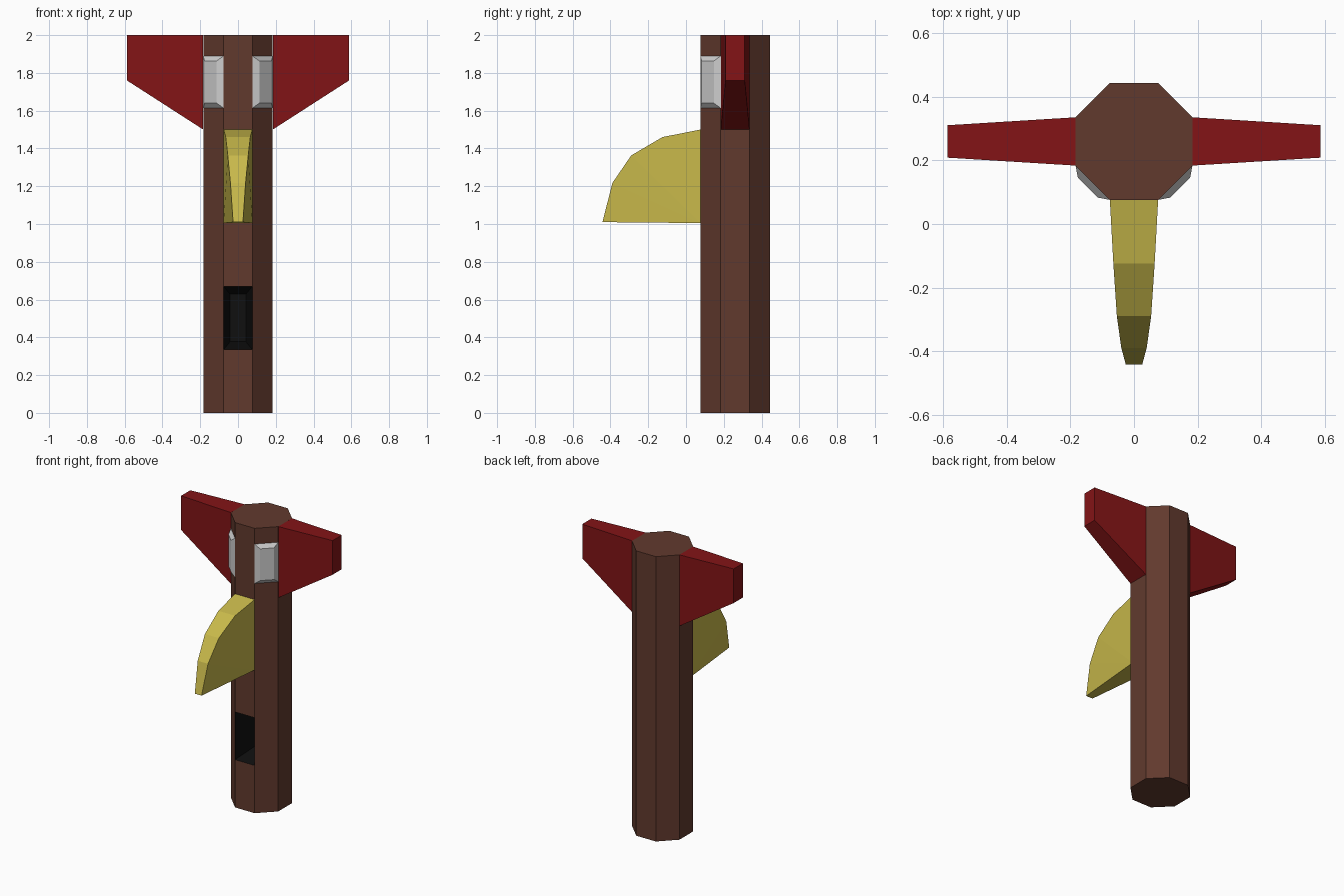
import bpy, bmesh
from math import radians, cos, sin, hypot
from mathutils import Vector

if "Cube" in bpy.data.objects:
    bpy.data.objects.remove(bpy.data.objects["Cube"])

CY, A, S = 0.26, 0.184, 0.076   # post centre, half width, half side


def material(name, rgb):
    m = bpy.data.materials.new(name)
    m.diffuse_color = (*rgb, 1)
    m.use_nodes = True
    m.node_tree.nodes["Principled BSDF"].inputs["Base Color"].default_value = m.diffuse_color
    return m


brown = material("brown", (0.12, 0.042, 0.027))
black = material("black", (0.005, 0.005, 0.005))
red = material("red", (0.227, 0.007, 0.008))
yellow = material("yellow", (0.58, 0.485, 0.07))


def finish(bm, name, *mats):
    bmesh.ops.recalc_face_normals(bm, faces=bm.faces)
    me = bpy.data.meshes.new(name)
    bm.to_mesh(me)
    bm.free()
    for m in mats:
        me.materials.append(m)
    ob = bpy.data.objects.new(name, me)
    bpy.context.collection.objects.link(ob)
    return ob


def loft(bm, rings):
    """Skin equal-length closed rings and cap both ends."""
    rows = [[bm.verts.new(p) for p in r] for r in rings]
    n = len(rows[0])
    walls = [[bm.faces.new((a[i], a[(i + 1) % n], b[(i + 1) % n], b[i]))
              for i in range(n)] for a, b in zip(rows, rows[1:])]
    bm.faces.new(rows[0][::-1])
    bm.faces.new(rows[-1])
    return walls


# Octagonal post with a tapering mouth recess in its front face
bm = bmesh.new()
R = hypot(A, S)
rings = [[(R * cos(radians(-112.5 + 45 * i)), CY + R * sin(radians(-112.5 + 45 * i)), z)
          for i in range(8)] for z in (0, 0.335, 0.67, 2)]
front = loft(bm, rings)[1][0]
before = set(bm.faces)
inner = bmesh.ops.extrude_discrete_faces(bm, faces=[front])["faces"][0]
mid = inner.calc_center_median()
for v in inner.verts:
    d = v.co - mid
    v.co = mid + Vector((d.x * 0.55, 0.26, d.z * 0.75))
inner.material_index = 1
for e in inner.edges:
    for f in e.link_faces:
        f.material_index = 1
finish(bm, "post", brown, black)

# Wings and eye panels, mirrored left and right
for side, label in ((1, "right"), (-1, "left")):
    bm = bmesh.new()
    loft(bm, [[(side * x, CY - h, zb), (side * x, CY + h, zb),
               (side * x, CY + h, 2), (side * x, CY - h, 2)]
              for x, h, zb in ((A, S, 1.5), (0.588, 0.051, 1.76))])
    finish(bm, label + "_wing", red)

    bm = bmesh.new()
    loft(bm, [[(side * x0, y0, z0), (side * x1, y1, z0),
               (side * x1, y1, z1), (side * x0, y0, z1)]
              for x0, y0, x1, y1, z0, z1 in (
                  (S, CY - A, A, CY - S, 1.613, 1.89),
                  (0.113, 0.083, 0.177, 0.147, 1.64, 1.863))])
    finish(bm, label + "_eye_panel")

# Curved beak: (y, z, half width) along the ridge, sides fanned from the root
ridge = [(0.076, 1.5, 0.076), (-0.125, 1.46, 0.065), (-0.29, 1.363, 0.054),
         (-0.39, 1.217, 0.04), (-0.442, 1.01, 0.026)]
bm = bmesh.new()
rows = [[bm.verts.new((s * w, y, z)) for s in (-1, 1)] for y, z, w in ridge]
root = [bm.verts.new((s * S, 0.076, 1.005)) for s in (-1, 1)]
for a, b in zip(rows, rows[1:]):
    bm.faces.new((a[0], a[1], b[1], b[0]))
    for k in (0, 1):
        bm.faces.new((a[k], b[k], root[k]))
bm.faces.new((rows[-1][0], rows[-1][1], root[1], root[0]))
bm.faces.new((root[0], root[1], rows[0][1], rows[0][0]))
finish(bm, "beak", yellow)
